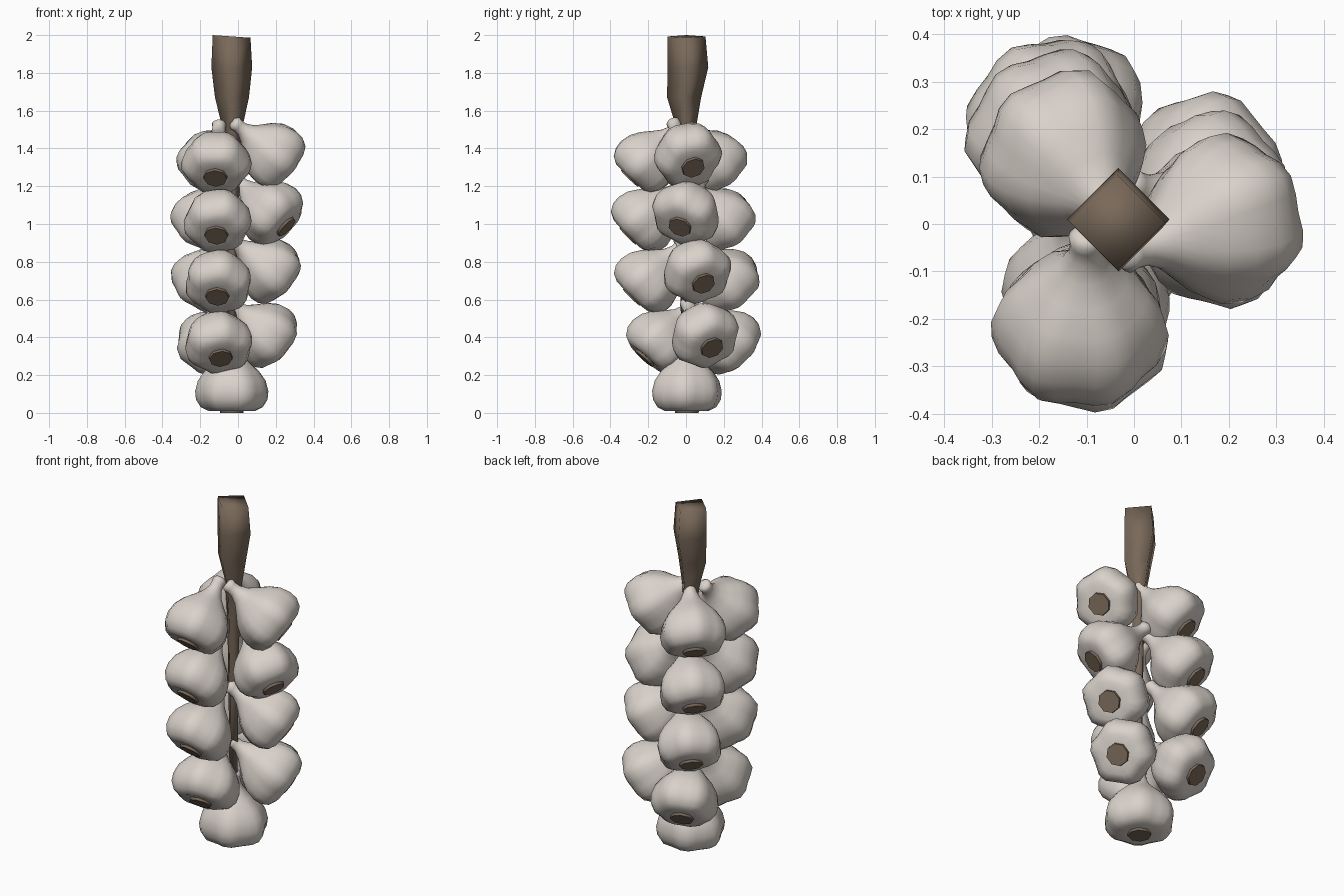
import bpy, bmesh, math
from mathutils import Vector

if "Cube" in bpy.data.objects:
    bpy.data.objects.remove(bpy.data.objects["Cube"])


def material(name, rgb):
    m = bpy.data.materials.new(name)
    m.diffuse_color = (*rgb, 1)
    m.use_nodes = True
    m.node_tree.nodes["Principled BSDF"].inputs["Base Color"].default_value = m.diffuse_color
    return m


SKIN = material("garlic skin", (0.70, 0.645, 0.595))
BROWN = material("dry brown", (0.19, 0.14, 0.10))


def finish(bm, name, mats, angle):
    bmesh.ops.recalc_face_normals(bm, faces=bm.faces)
    me = bpy.data.meshes.new(name)
    bm.to_mesh(me)
    bm.free()
    for m in mats:
        me.materials.append(m)
    ob = bpy.data.objects.new(name, me)
    bpy.context.collection.objects.link(ob)
    bpy.ops.object.select_all(action='DESELECT')
    ob.select_set(True)
    bpy.context.view_layer.objects.active = ob
    bpy.ops.object.shade_smooth_by_angle(angle=math.radians(angle))
    return ob


def bridge(bm, rings):
    for a, b in zip(rings, rings[1:]):
        n = len(a)
        for i in range(n):
            bm.faces.new((a[i], a[(i + 1) % n], b[(i + 1) % n], b[i]))


# Bulb profile: radius, distance from root plate, lobe strength
PROFILE = [(0.115, 0.01, 0.06), (0.155, 0.03, 0.06), (0.179, 0.07, 0.06),
           (0.185, 0.115, 0.05), (0.172, 0.17, 0.045), (0.140, 0.22, 0.035),
           (0.095, 0.265, 0.02), (0.058, 0.305, 0), (0.038, 0.345, 0),
           (0.036, 0.375, 0), (0.040, 0.395, 0), (0.025, 0.41, 0)]
SEG, LOBES = 24, 6


def bulb(name, base, neck, phase, width=0.95):
    base, neck = Vector(base), Vector(neck)
    rot = (neck - base).to_track_quat('Z', 'Y')
    bm = bmesh.new()

    def ring(r, h, lobe=0.0, n=SEG):
        out = []
        for i in range(n):
            t = math.tau * i / n
            k = r * (1 + lobe * math.cos(LOBES * t + phase) + lobe * 0.4 * math.cos(2 * t + 2 * phase))
            out.append(bm.verts.new(base + rot @ Vector((k * math.cos(t), k * math.sin(t), h))))
        return out

    # papery body, closed at both ends
    rings = [ring(0.05, 0.015)] + [ring(r * width, h, k) for r, h, k in PROFILE]
    bridge(bm, rings)
    bm.faces.new(rings[0])
    bm.faces.new(rings[-1])
    skin_faces = set(bm.faces)
    # eight sided root plate
    plate = [ring(0.062, 0.0, 0, 8), ring(0.066, 0.03, 0, 8)]
    bridge(bm, plate)
    bm.faces.new(plate[0])
    bm.faces.new(plate[1])
    for f in bm.faces:
        f.material_index = 0 if f in skin_faces else 1
    finish(bm, name, (SKIN, BROWN), 60)


# Bulbs of each column, top to bottom: root plate point, neck point
COLUMNS = {
    "front_bulb": [((-0.12, -0.30, 1.24), (-0.10, -0.03, 1.525)),
                   ((-0.115, -0.31, 0.935), (-0.09, -0.03, 1.21)),
                   ((-0.11, -0.29, 0.61), (-0.09, -0.02, 0.89)),
                   ((-0.09, -0.225, 0.285), (-0.13, 0.02, 0.56))],
    "right_bulb": [((0.28, 0.04, 1.295), (0.0, -0.06, 1.52)),
                   ((0.26, -0.035, 0.98), (0.02, 0.07, 1.21)),
                   ((0.255, 0.095, 0.68), (-0.01, -0.02, 0.90)),
                   ((0.235, 0.14, 0.34), (-0.03, 0.01, 0.57))],
    "back_left_bulb": [((-0.2, 0.205, 1.24), (-0.03, 0.01, 1.52)),
                       ((-0.23, 0.25, 0.935), (-0.05, 0.06, 1.21)),
                       ((-0.23, 0.28, 0.615), (-0.05, 0.08, 0.89)),
                       ((-0.185, 0.305, 0.295), (-0.07, 0.04, 0.555))],
}
for c, (name, spots) in enumerate(COLUMNS.items()):
    for i, (base, neck) in enumerate(spots):
        bulb(f"{name}_{i + 1}", base, neck, c * 1.3 + i * 0.9)

# Bottom bulb hangs straight down
bulb("bottom_bulb", (-0.033, 0.005, 0.0), (-0.033, 0.005, 0.42), 0.6, 1.0)

# Four sided stem running down the middle: z, centre x, centre y, radius
STEM = [(0.30, -0.03, 0.0, 0.025), (0.90, -0.03, 0.0, 0.032), (1.30, -0.03, 0.0, 0.04),
        (1.52, -0.03, 0.0, 0.055), (1.67, -0.032, -0.01, 0.09),
        (1.83, -0.033, 0.01, 0.108), (1.993, -0.034, 0.003, 0.1)]
bm = bmesh.new()
rings = []
for z, x, y, r in STEM:
    rings.append([bm.verts.new((x + r * math.cos(i * math.pi / 2), y + r * math.sin(i * math.pi / 2),
                                z)) for i in range(4)])
bridge(bm, rings)
bm.faces.new(rings[0])
bm.faces.new(rings[-1])
# slanted cut at the top
for v in rings[-1]:
    v.co.z -= (v.co.x + 0.034) * 0.07
finish(bm, "stem", (BROWN,), 180)
